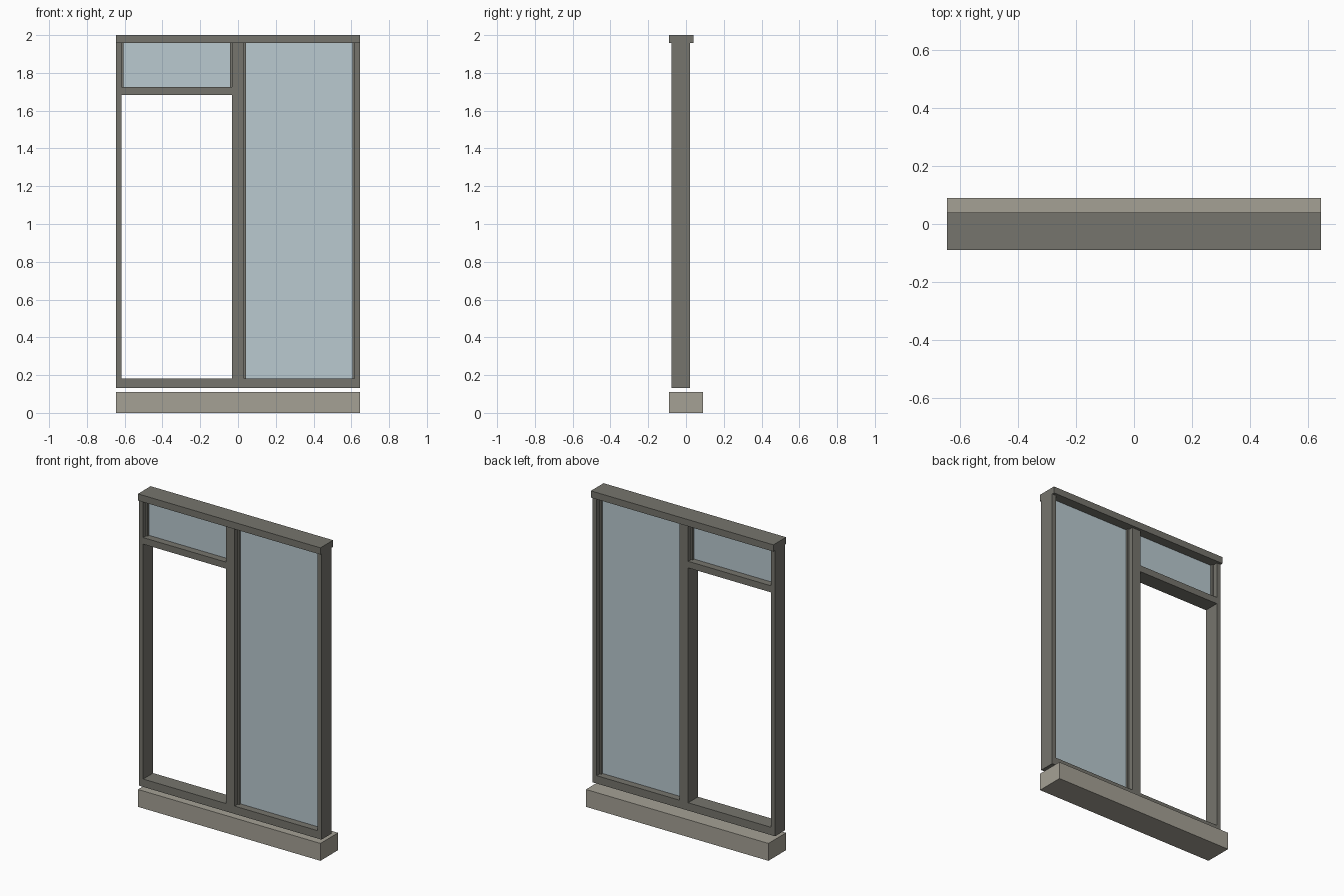
import bpy

if "Cube" in bpy.data.objects:
    bpy.data.objects.remove(bpy.data.objects["Cube"])


def material(name, rgb):
    m = bpy.data.materials.new(name)
    m.diffuse_color = (*rgb, 1.0)
    m.use_nodes = True
    m.node_tree.nodes["Principled BSDF"].inputs["Base Color"].default_value = m.diffuse_color
    return m


FRAME = material("dark grey frame", (0.18, 0.177, 0.153))
STONE = material("light stone", (0.375, 0.355, 0.30))
GLASS = material("pale blue glass", (0.49, 0.59, 0.63))


def box(name, x, y, z, mat):
    """Axis-aligned box from (min, max) ranges."""
    bpy.ops.mesh.primitive_cube_add(size=1)
    ob = bpy.context.object
    ob.name = ob.data.name = name
    ob.location = [(r[0] + r[1]) / 2 for r in (x, y, z)]
    ob.scale = [r[1] - r[0] for r in (x, y, z)]
    bpy.ops.object.transform_apply(location=True, rotation=True, scale=True)
    ob.data.materials.append(mat)
    return ob


W = 0.645                    # half width
DEPTH = (-0.078, 0.022)      # frame depth
BEAD = (-0.048, -0.008)      # glazing bead depth
PANE = (-0.033, -0.023)      # glass depth
Z0, Z1 = 0.181, 1.957        # clear height between rails
JAMB = 0.616                 # inner face of the side posts
MID = 0.031                  # half width of the middle post
B = 0.011                    # bead width

# Sill, bottom rail and head
box("stone_sill", (-W, W), (-0.089, 0.089), (0, 0.111), STONE)
box("bottom_rail", (-W, W), DEPTH, (0.131, Z0), FRAME)
box("head_rail", (-W, W), (-0.089, 0.039), (Z1, 2.0), FRAME)

# Posts
box("left_post", (-W, -JAMB), DEPTH, (Z0, Z1), FRAME)
box("right_post", (JAMB, W), DEPTH, (Z0, Z1), FRAME)
box("middle_post", (-MID, MID), DEPTH, (Z0, Z1), FRAME)

# Transom over the open doorway
box("transom", (-JAMB, -MID), DEPTH, (1.682, 1.724), FRAME)

# Glazed bays: side beads and a pane between them
for side, x0, x1, z0 in (("upper", -JAMB, -MID, 1.724), ("tall", MID, JAMB, Z0)):
    box(side + "_left_bead", (x0, x0 + B), BEAD, (z0, Z1), FRAME)
    box(side + "_right_bead", (x1 - B, x1), BEAD, (z0, Z1), FRAME)
    box(side + "_glass", (x0 + B, x1 - B), PANE, (z0, Z1), GLASS)
